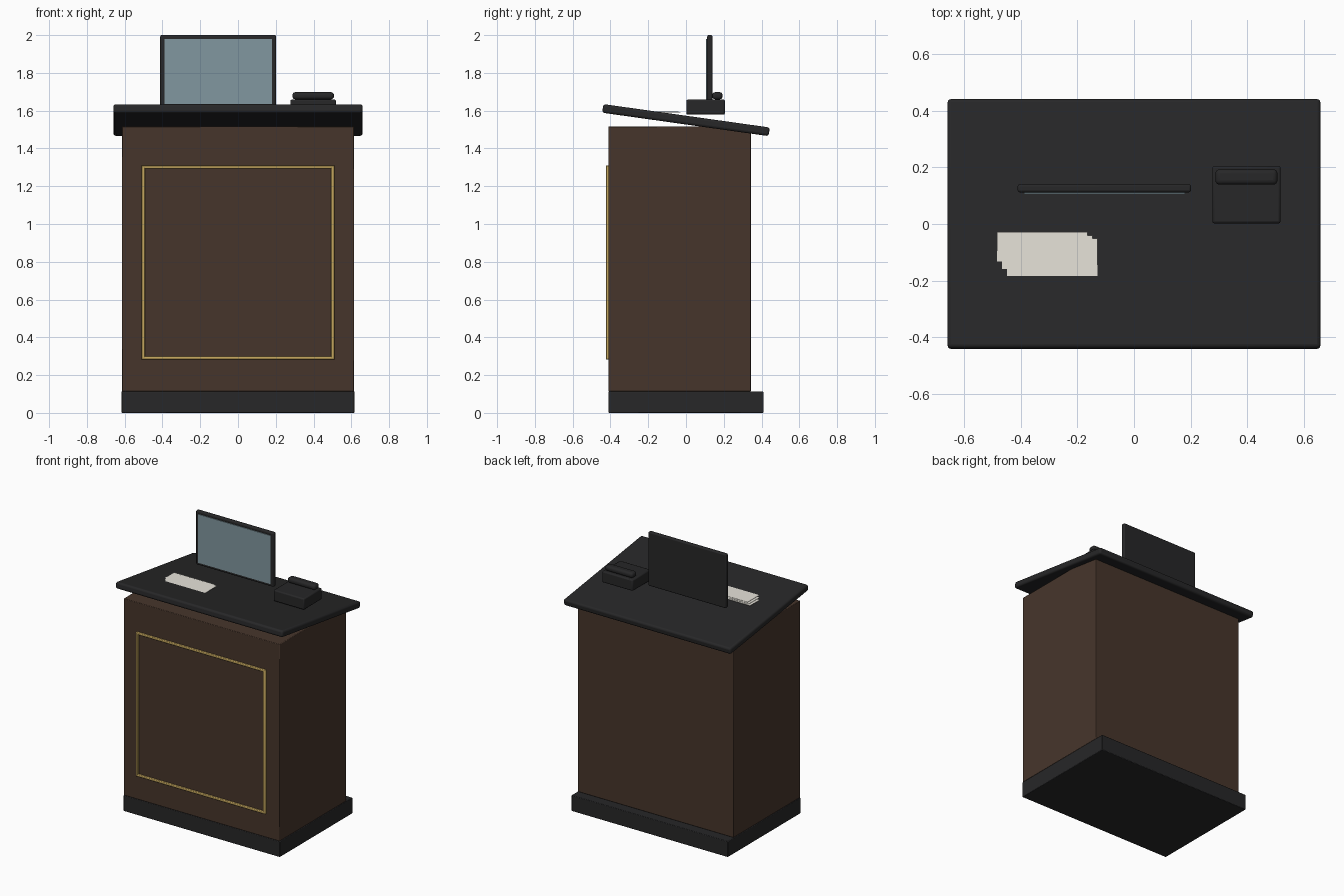
import bpy, math
from mathutils import Vector

if "Cube" in bpy.data.objects:
    bpy.data.objects.remove(bpy.data.objects["Cube"], do_unlink=True)


def make_material(name, rgb):
    mat = bpy.data.materials.new(name)
    mat.use_nodes = True
    mat.diffuse_color = (*rgb, 1)
    mat.node_tree.nodes["Principled BSDF"].inputs["Base Color"].default_value = (*rgb, 1)
    return mat


black = make_material("matte black", (0.02, 0.02, 0.021))
brown = make_material("dark wood", (0.062, 0.036, 0.024))
gold = make_material("brass", (0.55, 0.38, 0.11))
glass = make_material("grey blue screen", (0.22, 0.31, 0.35))
paper = make_material("paper white", (0.8, 0.77, 0.7))


def box(name, low, high, mat, bevel=0.0, segments=2, tilt=0.0):
    """Box between two corners, with optional rounded edges and tilt about x."""
    low, high = Vector(low), Vector(high)
    bpy.ops.mesh.primitive_cube_add(size=1, location=(low + high) / 2)
    obj = bpy.context.object
    obj.name = name
    obj.scale = high - low
    bpy.ops.object.transform_apply(location=False, rotation=False, scale=True)
    obj.rotation_euler.x = tilt
    obj.data.materials.append(mat)
    if bevel:
        mod = obj.modifiers.new("rounded edges", "BEVEL")
        mod.width = bevel
        mod.segments = segments
        bpy.ops.object.shade_smooth_by_angle(angle=math.radians(40))
    return obj


# Cabinet: plinth, body and sloping top
box("plinth", (-0.617, -0.41, 0), (0.617, 0.41, 0.113), black, 0.004)
box("cabinet_body", (-0.615, -0.41, 0.113), (0.615, 0.343, 1.517), brown, 0.004)
box("sloping_top", (-0.66, -0.445, 1.527), (0.66, 0.445, 1.573), black, 0.013, 3,
    math.radians(-8))

# Brass frame on the front panel
for side, label in ((-1, "right"), (1, "left")):
    x = side * 0.502
    box(f"trim_{label}", (x - 0.009, -0.424, 0.282), (x + 0.009, -0.405, 1.31), gold, 0.004)
for z, label in ((0.29, "lower"), (1.302, "upper")):
    box(f"trim_{label}", (-0.51, -0.424, z - 0.008), (0.51, -0.405, z + 0.008), gold, 0.004)

# Monitor
box("monitor_frame", (-0.412, 0.112, 1.615), (0.202, 0.14, 2), black, 0.008, 3)
box("monitor_screen", (-0.39, 0.107, 1.634), (0.18, 0.114, 1.98), glass)

# Telephone
box("telephone_base", (0.277, 0.002, 1.579), (0.519, 0.206, 1.659), black, 0.008)
box("telephone_handset", (0.288, 0.139, 1.66), (0.508, 0.194, 1.698), black, 0.016, 4)

# Fanned sheets of paper, their front ends meeting the slope
for i in range(3):
    x, y, z = -0.485 + i * 0.0175, -0.028 - i * 0.012, 1.591 + i * 0.0035
    box(f"paper_sheet_{i + 1}", (x, y - 0.18, z - 0.001), (x + 0.32, y, z + 0.001), paper)
